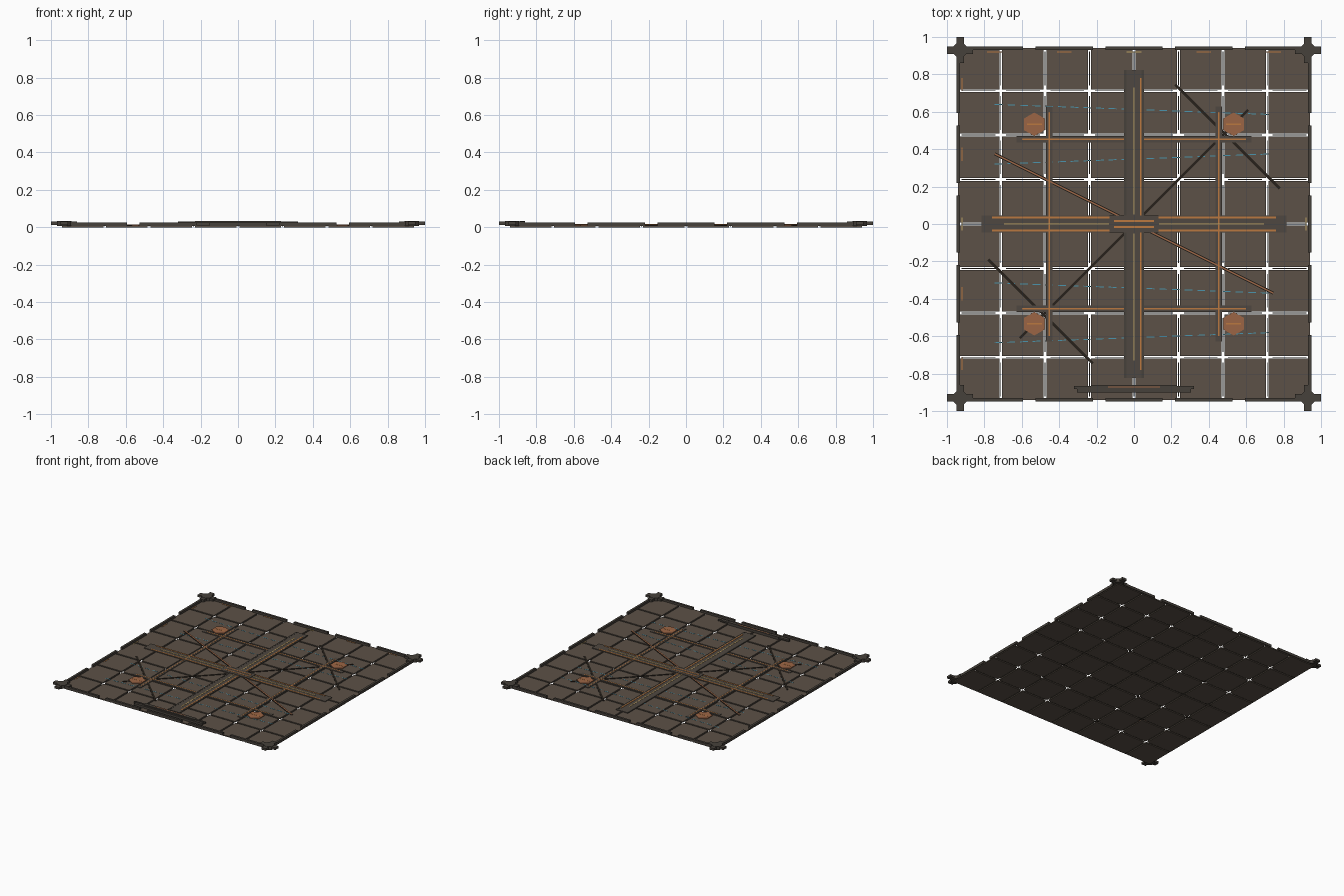
import bpy, bmesh, math
from mathutils import Matrix, Vector

if "Cube" in bpy.data.objects:
    bpy.data.objects.remove(bpy.data.objects["Cube"])


def mat(name, r, g, b):
    m = bpy.data.materials.new(name)
    m.diffuse_color = (r, g, b, 1)
    m.use_nodes = True
    m.node_tree.nodes["Principled BSDF"].inputs["Base Color"].default_value = m.diffuse_color
    return m


TILE = mat("brown_plate", 0.107, 0.083, 0.063)
BEAM = mat("dark_beam", 0.078, 0.064, 0.052)
TRIM = mat("grey_brown_trim", 0.062, 0.053, 0.043)
BLACK = mat("black_rod", 0.02, 0.015, 0.011)
ORANGE = mat("orange_line", 0.50, 0.19, 0.05)
COPPER = mat("copper", 0.33, 0.13, 0.06)
YELLOW = mat("pale_yellow", 0.55, 0.38, 0.13)
BLUE = mat("blue_dash", 0.07, 0.30, 0.42)


class Part:
    """Collects boxes and prisms into one named object."""
    def __init__(self, name, material):
        self.name, self.material, self.bm = name, material, bmesh.new()

    def box(self, x, y, w, d, z0, z1, ang=0):
        m = (Matrix.Translation((x, y, (z0 + z1) / 2)) @ Matrix.Rotation(ang, 4, 'Z')
             @ Matrix.Diagonal((w, d, z1 - z0, 1)))
        bmesh.ops.create_cube(self.bm, size=1, matrix=m)
        return self

    def prism(self, x, y, r, n, z0, z1, ang=0):
        m = Matrix.Translation((x, y, (z0 + z1) / 2)) @ Matrix.Rotation(ang, 4, 'Z')
        bmesh.ops.create_cone(self.bm, cap_ends=True, segments=n, radius1=r, radius2=r,
                              depth=z1 - z0, matrix=m)
        return self

    def bar(self, a, b, w, z0, z1):
        a, b = Vector(a), Vector(b)
        c, d = (a + b) / 2, b - a
        return self.box(c.x, c.y, d.length, w, z0, z1, math.atan2(d.y, d.x))

    def done(self):
        me = bpy.data.meshes.new(self.name)
        self.bm.to_mesh(me)
        self.bm.free()
        me.materials.append(self.material)
        bpy.context.collection.objects.link(bpy.data.objects.new(self.name, me))


TOP = 0.009
PITCH = 0.2375

# floor plates, 8 by 8 with open gaps
p = Part("floor_plates", TILE)
for i in range(8):
    for j in range(8):
        p.box((i - 3.5) * PITCH, (j - 3.5) * PITCH, 0.222, 0.222, 0, TOP)
p.done()

# thin seam strips inside the gaps
p = Part("seam_strips", TRIM)
for i in range(-3, 4):
    for j in range(8):
        t = (j - 3.5) * PITCH
        p.box(i * PITCH, t, 0.005, 0.18, 0.003, TOP)
        p.box(t, i * PITCH, 0.18, 0.005, 0.003, TOP)
p.done()

# raised rim segments and their short marker lines
rim = Part("rim_segments", TRIM)
mark = Part("rim_markers", ORANGE)
for s in (-1, 1):
    for k in range(-2, 3):
        t = k * 0.373
        rim.box(t, s * 0.94, 0.305, 0.018, 0.006, 0.026)
        rim.box(s * 0.94, t, 0.018, 0.305, 0.006, 0.026)
        if k and s > 0:
            mark.box(t, s * 0.92, 0.08, 0.005, TOP, 0.011)
        if k and s < 0:
            mark.box(s * 0.92, t, 0.005, 0.07, TOP, 0.011)
rim.done()
mark.done()
p = Part("mid_edge_markers", YELLOW)
p.box(0, 0.92, 0.08, 0.005, TOP, 0.011)
for s in (-1, 1):
    p.box(s * 0.92, 0, 0.005, 0.07, TOP, 0.011)
p.done()

# corner brackets: crossed bars with a hub
p = Part("corner_brackets", TRIM)
for sx in (-1, 1):
    for sy in (-1, 1):
        p.box(sx * 0.93, sy * 0.93, 0.14, 0.04, 0.013, 0.031)
        p.box(sx * 0.93, sy * 0.93, 0.04, 0.14, 0.013, 0.031)
        p.prism(sx * 0.93, sy * 0.93, 0.042, 8, 0.006, 0.033, math.pi / 8)
p.done()

# main cross beams with raised side rails
p = Part("main_cross_beams", BEAM)
p.box(0, 0, 0.105, 1.645, TOP - 0.003, 0.0145)
p.box(0, 0, 1.63, 0.09, TOP - 0.003, 0.014)
p.done()
p = Part("main_beam_rails", TRIM)
for s in (-1, 1):
    p.box(s * 0.047, 0, 0.012, 1.645, TOP, 0.0155)
p.done()
p = Part("centre_plate", BEAM)
p.box(0, 0, 0.26, 0.09, TOP, 0.0175)
p.done()

# secondary square frame
p = Part("inner_frame_beams", BEAM)
q = Part("inner_frame_lines", ORANGE)
for s in (-1, 1):
    p.box(0, s * 0.453, 1.255, 0.034, TOP - 0.003, 0.0125)
    p.box(s * 0.453, 0, 0.034, 1.255, TOP - 0.003, 0.013)
    q.box(0, s * 0.453, 1.2, 0.006, 0.012, 0.0138)
    q.box(s * 0.453, 0, 0.006, 1.2, 0.012, 0.0142)
p.done()
q.done()

# orange and yellow lines on the main cross
p = Part("main_beam_orange_lines", ORANGE)
q = Part("main_beam_yellow_lines", YELLOW)
for s in (-1, 1):
    p.box(0.036, s * 0.41, 0.009, 0.74, 0.013, 0.0165)
    q.box(0, s * 0.39, 0.007, 0.68, 0.013, 0.016)
    q.box(s * 0.415, 0, 0.56, 0.007, 0.013, 0.016)
    for t in (-0.035, 0.035):
        p.box(s * 0.445, t, 0.63, 0.009, 0.013, 0.016)
    p.box(0, s * 0.016, 0.215, 0.009, 0.017, 0.019)
p.done()
q.done()

# black diagonal rods
p = Part("diagonal_rods", BLACK)
p.bar((-0.61, -0.61), (0.61, 0.61), 0.015, TOP - 0.002, 0.0122)
p.bar((0.22, 0.745), (0.78, 0.19), 0.015, TOP - 0.002, 0.0122)
p.bar((-0.78, -0.19), (-0.22, -0.745), 0.015, TOP - 0.002, 0.0122)
p.bar((-0.745, 0.375), (0.745, -0.37), 0.017, TOP - 0.002, 0.0122)
p.done()
p = Part("long_rod_copper_core", COPPER)
p.bar((-0.745, 0.375), (0.745, -0.37), 0.008, 0.012, 0.0135)
p.done()

# hexagonal copper pads
p = Part("copper_pads", COPPER)
q = Part("pad_slots", ORANGE)
for sx in (-1, 1):
    for sy in (-1, 1):
        p.prism(sx * 0.533, sy * 0.533, 0.063, 6, TOP - 0.003, 0.0145)
        q.box(sx * 0.533, sy * 0.533, 0.08, 0.006, 0.014, 0.0155)
p.done()
q.done()

# blue dashed lines
p = Part("blue_dashes", BLUE)
for y0, y1 in ((0.64, 0.585), (0.32, 0.375), (-0.315, -0.37), (-0.635, -0.58)):
    n = 22
    for k in range(n):
        t0, t1 = k / n, (k + 0.62) / n
        p.bar((-0.745 + 1.49 * t0, y0 + (y1 - y0) * t0),
              (-0.745 + 1.49 * t1, y0 + (y1 - y0) * t1), 0.005, TOP - 0.001, 0.0102)
p.done()

# stepped front plate
p = Part("front_plate", TRIM)
p.box(0, -0.889, 0.61, 0.024, 0.006, 0.026)
p.box(0, -0.874, 0.64, 0.014, 0.018, 0.03)
p.box(0, -0.874, 0.46, 0.028, 0.012, 0.033)
p.done()
p = Part("front_plate_line", COPPER)
p.box(0, -0.871, 0.28, 0.007, 0.032, 0.034)
p.done()
